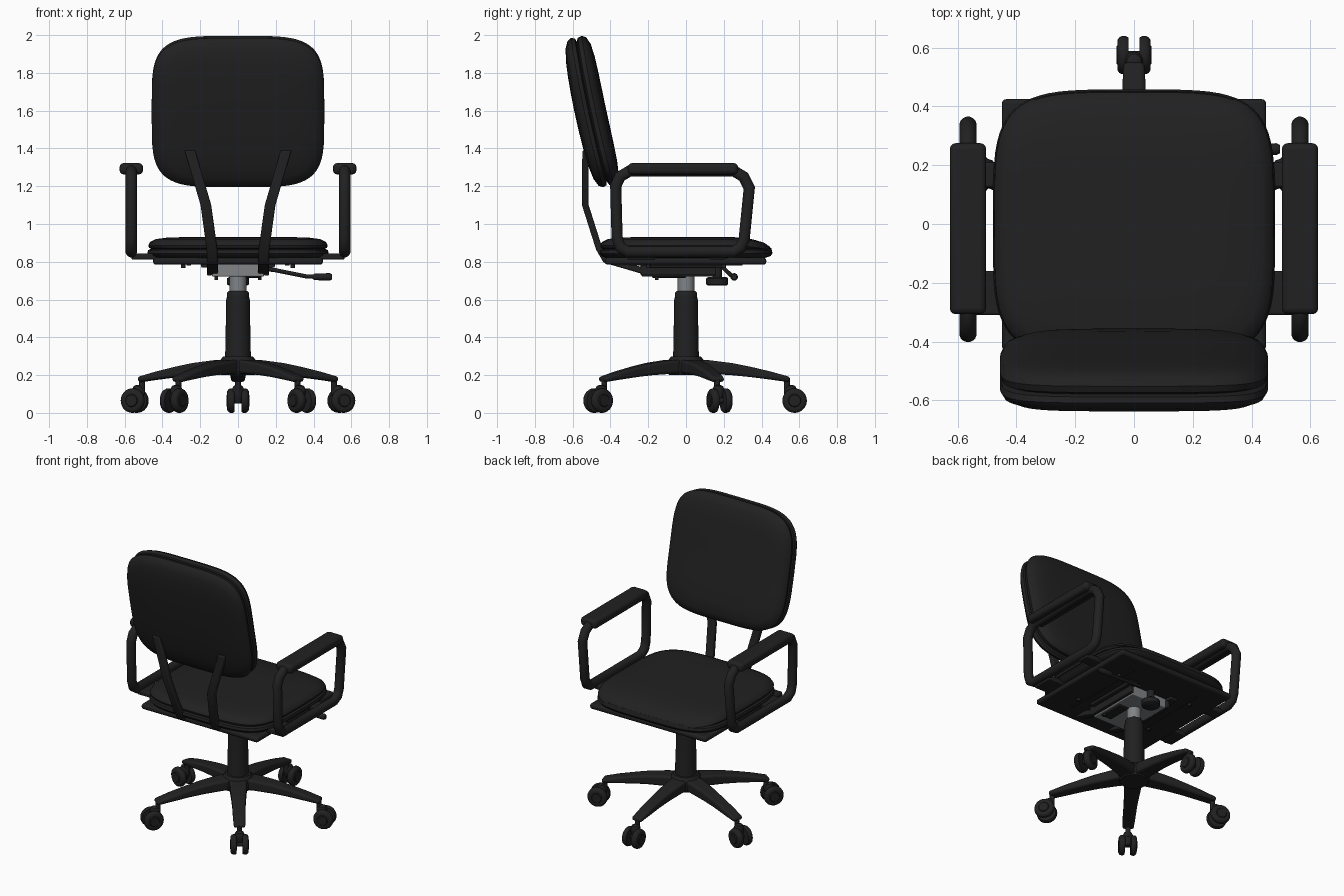
import bpy, bmesh, math
from mathutils import Vector, Matrix

cube = bpy.data.objects.get("Cube")
if cube:
    bpy.data.objects.remove(cube, do_unlink=True)


def material(name, rgb):
    m = bpy.data.materials.new(name)
    m.use_nodes = True
    m.diffuse_color = (*rgb, 1)
    m.node_tree.nodes["Principled BSDF"].inputs["Base Color"].default_value = (*rgb, 1)
    return m


BLACK = material("black", (0.015, 0.015, 0.015))
GREY = material("steel grey", (0.22, 0.23, 0.24))
made = []


def finish(name, bm, mat=BLACK, bevel=0):
    bmesh.ops.recalc_face_normals(bm, faces=bm.faces)
    mesh = bpy.data.meshes.new(name)
    bm.to_mesh(mesh)
    bm.free()
    mesh.materials.append(mat)
    ob = bpy.data.objects.new(name, mesh)
    bpy.context.collection.objects.link(ob)
    if bevel:
        mod = ob.modifiers.new("rounded edges", 'BEVEL')
        mod.width, mod.segments = bevel, 3
    made.append(ob)
    return ob


def loft(rings, closed=False, caps=True):
    """Skin a list of equally long point rings."""
    bm = bmesh.new()
    vs = [[bm.verts.new(p) for p in ring] for ring in rings]
    n = len(vs[0])
    pairs = list(zip(vs, vs[1:])) + ([(vs[-1], vs[0])] if closed else [])
    for a, b in pairs:
        for i in range(n):
            j = (i + 1) % n
            bm.faces.new((a[i], a[j], b[j], b[i]))
    if caps and not closed:
        bm.faces.new(vs[0])
        bm.faces.new(vs[-1])
    return bm


def box(name, x, y, z, mat=BLACK, bevel=0.006):
    bm = bmesh.new()
    bmesh.ops.create_cube(bm, size=1)
    for v in bm.verts:
        v.co = [(r[0] + r[1]) / 2 + c * (r[1] - r[0]) for c, r in zip(v.co, (x, y, z))]
    return finish(name, bm, mat, bevel)


def lathe(name, profile, mat=BLACK, segs=32, place=Matrix()):
    """Turn (radius, height) points around z."""
    rings = [[place @ Vector((r * math.cos(a), r * math.sin(a), h))
              for a in (math.tau * i / segs for i in range(segs))] for r, h in profile]
    return finish(name, loft(rings), mat)


def sweep(name, pts, sizes, sides=4, closed=False, bevel=0):
    """Sweep a section (half width along x, half height) along a path."""
    pts = [Vector(p) for p in pts]
    n, rings = len(pts), []
    for i, p in enumerate(pts):
        before = p - pts[i - 1] if closed or i else pts[1] - p
        after = pts[(i + 1) % n] - p if closed or i < n - 1 else before
        before, after = before.normalized(), after.normalized()
        t = (before + after).normalized()
        miter = 1 / max(0.5, t.dot(after))
        up = t.cross(Vector((1, 0, 0))).normalized() * miter
        w, h = sizes[i % len(sizes)]
        k = math.sqrt(2) if sides == 4 else 1
        rings.append([p + Vector((w * k * math.cos(a), 0, 0)) + up * h * k * math.sin(a)
                      for a in (math.tau * (s + 0.5) / sides for s in range(sides))])
    return finish(name, loft(rings, closed), BLACK, bevel)


def cushion(name, hw, hd, profile, place, power=4.3, segs=72):
    """Padded squircle: profile is (inset, height), place bends it into position."""
    def sq(v):
        return math.copysign(abs(v) ** (2 / power), v)
    rings = []
    for inset, t in profile:
        w, d = hw - inset, hd - inset
        rings.append([place(w * sq(math.cos(a)), d * sq(math.sin(a)), t)
                      for a in (math.tau * i / segs for i in range(segs))])
    return finish(name, loft(rings))


# Seat: shell and cushion separated by a groove, with a drooping front lip
def seat_place(x, y, t):
    return x, y, t - 0.03 * max(0, (y - 0.22) / 0.24) ** 2 * (t > 0.88)


cushion("seat_shell", 0.48, 0.458,
        [(0.3, 0.82), (0.04, 0.82), (0.01, 0.83), (0, 0.845), (0.004, 0.862), (0.025, 0.87)], seat_place)
cushion("seat_cushion", 0.475, 0.455,
        [(0.025, 0.865), (0.004, 0.874), (0, 0.887), (0.01, 0.905), (0.04, 0.92),
         (0.1, 0.928), (0.2, 0.931), (0.3, 0.932), (0.4, 0.932), (0.44, 0.932)], seat_place)


# Backrest: tilted and gently curved, padded on both sides
def back_place(x, v, t):
    return x, -0.51 - 0.215 * v + 0.08 * v * v + t, 1.595 + v + 0.2 * t


half = [(0.025, 0), (0.006, 0.008), (0, 0.03), (0.012, 0.052), (0.05, 0.07),
        (0.12, 0.08), (0.2, 0.084), (0.3, 0.086), (0.37, 0.086)]
cushion("backrest_cushion", 0.457, 0.395, half, back_place)
cushion("backrest_shell", 0.457, 0.395, [(i, -0.9 * t) for i, t in half], back_place)

# Seat pan under the cushion, with ribs and screws
box("seat_pan", (-0.45, 0.45), (-0.43, 0.425), (0.785, 0.822), bevel=0.015)
for s in (-1, 1):
    box("pan_rib", (s * 0.26 - 0.012, s * 0.26 + 0.012), (-0.3, 0.3), (0.779, 0.79), bevel=0.003)
    for y in (-0.2, 0.2):
        lathe("pan_screw", [(0.012, 0.768), (0.012, 0.79)], segs=12,
              place=Matrix.Translation((s * 0.29, y, 0)))

# Tilt mechanism
box("mechanism_housing", (-0.138, 0.138), (-0.235, 0.15), (0.722, 0.79), GREY)
for s in (-1, 1):
    box("mechanism_side", (s * 0.15 - 0.014, s * 0.15 + 0.014), (-0.24, 0.16), (0.728, 0.79))
    box("mechanism_flange", (s * 0.165 - 0.03, s * 0.165 + 0.03), (-0.2, 0.2), (0.77, 0.79))
    lathe("mechanism_screw", [(0.01, 0.703), (0.01, 0.73)], segs=12,
          place=Matrix.Translation((s * 0.115, -0.155, 0)))
box("spring_cover", (0.04, 0.12), (-0.18, 0.0), (0.715, 0.73))
lathe("tension_knob", [(0.05, 0.675), (0.058, 0.681), (0.058, 0.712), (0.05, 0.718),
                       (0.025, 0.72), (0.025, 0.79)], place=Matrix.Translation((0, 0.165, 0)))

# Height lever with grip, swept sideways
lever = [(0.12, 0.2, 0.765), (0.2, 0.21, 0.755), (0.36, 0.245, 0.723), (0.42, 0.255, 0.72)]
for a, b in zip(lever, lever[1:]):
    d = Vector(b) - Vector(a)
    m = Matrix.Translation(a) @ d.to_track_quat('Z', 'Y').to_matrix().to_4x4()
    lathe("height_lever", [(0.011, -0.003), (0.011, d.length + 0.003)], segs=12, place=m)
grip = Matrix.Translation((0.395, 0.255, 0.72)) @ Matrix.Rotation(math.pi / 2, 4, 'Y')
lathe("lever_grip", [(0.012, 0), (0.017, 0.01), (0.02, 0.09), (0.014, 0.102)], segs=16, place=grip)

for s in (-1, 1):
    # Backrest support bar, bending under the seat
    sweep("backrest_bar", [(s * 0.255, -0.532, 1.39), (s * 0.205, -0.533, 1.22), (s * 0.17, -0.533, 1.1),
                           (s * 0.138, -0.46, 0.87), (s * 0.135, -0.425, 0.81), (s * 0.135, -0.22, 0.75)],
          [(0.028, 0.017)], bevel=0.008)
    # Armrest loop, pad and mounting brackets
    x = s * 0.565
    loop = [(-0.365, 0.93), (-0.372, 1.2), (-0.35, 1.25), (-0.30, 1.28), (0.255, 1.28), (0.305, 1.25),
            (0.335, 1.19), (0.308, 0.92), (0.29, 0.875), (0.25, 0.853), (-0.31, 0.853), (-0.35, 0.88)]
    sweep("armrest_loop", [(x, y, z) for y, z in loop], [(0.03, 0.03)], sides=16, closed=True)
    box("armrest_pad", (x - 0.062, x + 0.062), (-0.307, 0.275), (1.263, 1.322), bevel=0.02)
    for y0, y1 in ((-0.31, -0.16), (0.125, 0.21)):
        lo, hi = sorted((s * 0.38, s * 0.565))
        box("armrest_bracket", (lo, hi), (y0, y1), (0.812, 0.845), bevel=0.008)

# Gas lift and column
lathe("gas_lift", [(0.045, 0.6), (0.045, 0.725)], GREY)
lathe("column", [(0.07, 0.25), (0.068, 0.3), (0.062, 0.61), (0.058, 0.612), (0.058, 0.635), (0.05, 0.645)])
lathe("base_hub", [(0.06, 0.2), (0.09, 0.2), (0.105, 0.225), (0.1, 0.27), (0.08, 0.298), (0.06, 0.3)])

# Five legs with twin-wheel casters
wheel_profile = [(0.012, -0.024), (0.03, -0.024), (0.034, -0.019), (0.05, -0.021), (0.061, -0.014),
                 (0.065, -0.004), (0.065, 0.008), (0.06, 0.017), (0.02, 0.018)]
for k in range(5):
    turn = Matrix.Rotation(math.tau * k / 5, 4, 'Z')
    parts = [sweep("base_leg", [(0, 0.03, 0.245), (0, 0.12, 0.243), (0, 0.24, 0.232), (0, 0.34, 0.217),
                                (0, 0.45, 0.197), (0, 0.55, 0.176)],
                   [(0.058, 0.038), (0.054, 0.036), (0.047, 0.032), (0.042, 0.027), (0.04, 0.021), (0.036, 0.014)],
                   bevel=0.014),
             lathe("caster_stem", [(0.016, 0.1), (0.016, 0.18)], segs=16,
                   place=Matrix.Translation((0, 0.535, 0))),
             lathe("caster_hood", [(0.014, 0.05), (0.024, 0.07), (0.032, 0.1), (0.032, 0.125),
                                   (0.024, 0.142), (0.01, 0.148)], segs=20,
                   place=Matrix.Translation((0, 0.555, 0)))]
    for s in (-1, 1):
        hub = Matrix.Translation((s * 0.036, 0.575, 0.065)) @ Matrix.Rotation(-s * math.pi / 2, 4, 'Y')
        parts.append(lathe("caster_wheel", wheel_profile, segs=28, place=hub))
    axle = Matrix.Translation((-0.04, 0.575, 0.065)) @ Matrix.Rotation(math.pi / 2, 4, 'Y')
    parts.append(lathe("caster_axle", [(0.014, 0), (0.014, 0.08)], segs=12, place=axle))
    for ob in parts:
        ob.matrix_world = turn

# Smooth shading with sharp edges kept
bpy.ops.object.select_all(action='DESELECT')
for ob in made:
    ob.select_set(True)
bpy.context.view_layer.objects.active = made[0]
bpy.ops.object.shade_smooth_by_angle(angle=math.radians(40))
